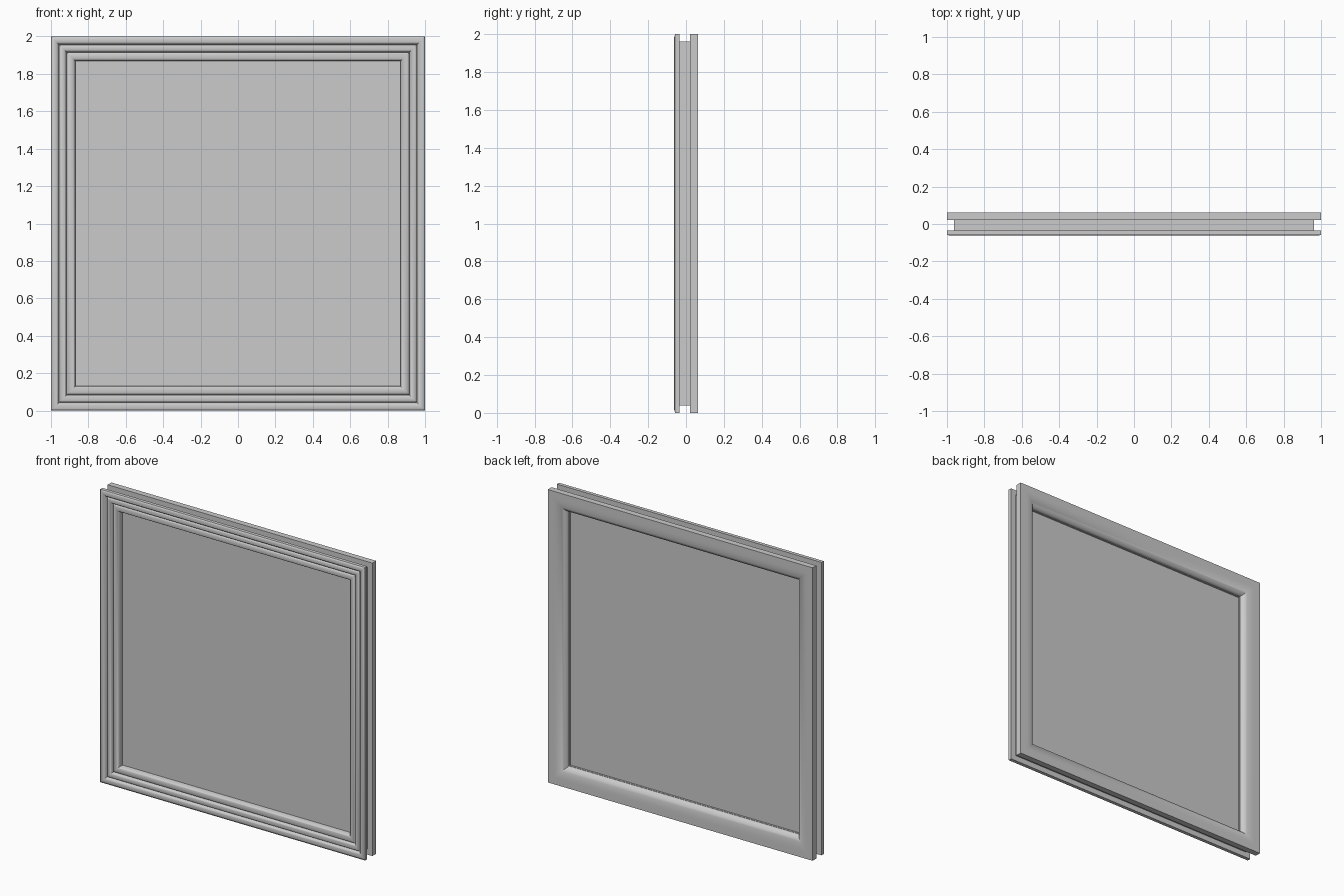
import bpy, bmesh, math

if "Cube" in bpy.data.objects:
    bpy.data.objects.remove(bpy.data.objects["Cube"])


def arc(cx, cy, rx, ry, a0, a1, n=6):
    """Points of an elliptical arc in (inset, depth) space."""
    return [(cx + rx * math.cos(math.radians(a0 + (a1 - a0) * i / n)),
             cy + ry * math.sin(math.radians(a0 + (a1 - a0) * i / n)))
            for i in range(n + 1)]


def finish(name, bm):
    bmesh.ops.recalc_face_normals(bm, faces=bm.faces)
    mesh = bpy.data.meshes.new(name)
    bm.to_mesh(mesh)
    bm.free()
    ob = bpy.data.objects.new(name, mesh)
    bpy.context.collection.objects.link(ob)
    bpy.context.view_layer.objects.active = ob
    ob.select_set(True)
    bpy.ops.object.shade_smooth_by_angle(angle=math.radians(35))
    ob.select_set(False)
    return ob


# Moulding section: inset from the outer edge, depth in y
profile = [(0.038, -0.034), (0.0, -0.034), (0.0, -0.058)]
profile += arc(0.02, -0.05, 0.02, 0.0125, 200, 360, 8)       # outer front bead
profile += [(0.044, -0.046)]
profile += arc(0.062, -0.043, 0.018, 0.011, 190, 360, 7)     # middle bead
profile += [(0.084, -0.036)]
profile += arc(0.106, -0.032, 0.022, 0.013, 190, 360, 7)     # inner bead
profile += [(0.132, -0.02), (0.132, 0.018)]
profile += arc(0.045, 0.018, 0.085, 0.0445, 0, 90, 9)        # rounded back
profile += [(0.0, 0.0625), (0.0, 0.022), (0.038, 0.022)]     # outer channel

# Frame: section swept round the square with mitred corners
bm = bmesh.new()
rings = []
for sx, sz in ((-1, -1), (1, -1), (1, 1), (-1, 1)):
    rings.append([bm.verts.new((sx * (1 - d), y, 1 + sz * (1 - d))) for d, y in profile])
n = len(profile)
for k in range(4):
    a, b = rings[k], rings[(k + 1) % 4]
    for i in range(n):
        j = (i + 1) % n
        bm.faces.new((a[i], b[i], b[j], a[j]))
finish("window_frame", bm)

# Pane of glass
bm = bmesh.new()
bmesh.ops.create_cube(bm, size=1)
for v in bm.verts:
    v.co = (v.co.x * 1.75, v.co.y * 0.01, v.co.z * 1.75 + 1)
finish("glass_pane", bm)
